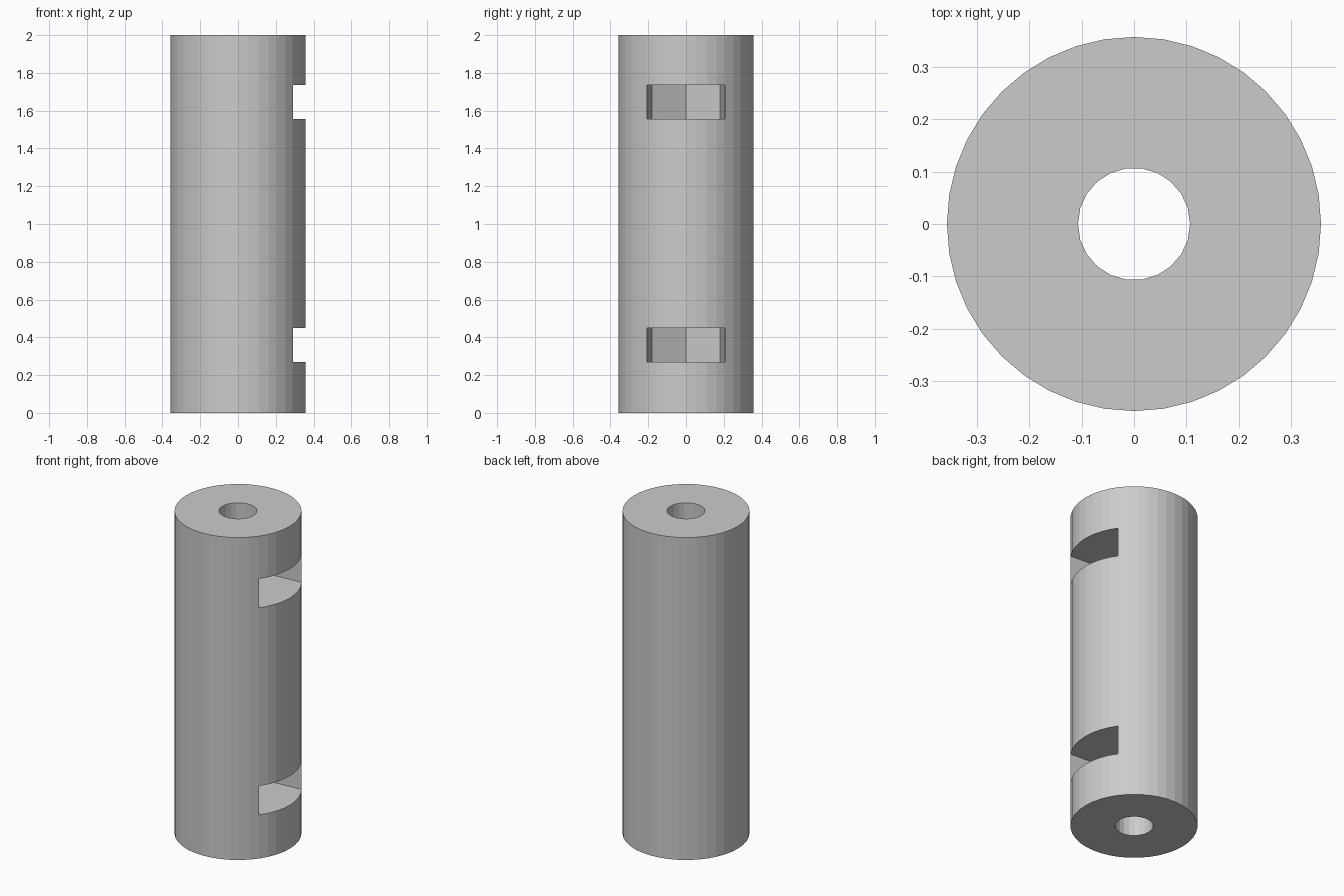
import bpy, bmesh
from math import cos, sin, tau

if "Cube" in bpy.data.objects:
    bpy.data.objects.remove(bpy.data.objects["Cube"], do_unlink=True)

RADIUS, HEIGHT, BORE = 0.357, 2.0, 0.107

grey = bpy.data.materials.new("plain grey")
grey.use_nodes = True
grey.diffuse_color = (0.6, 0.6, 0.6, 1)
grey.node_tree.nodes["Principled BSDF"].inputs["Base Color"].default_value = (0.6, 0.6, 0.6, 1)


def ring(radius, sides):
    return [(radius * cos(tau * i / sides), radius * sin(tau * i / sides)) for i in range(sides)]


def prism(name, outline, z0, z1):
    """Extrude a flat outline upwards from z0 to z1."""
    bm = bmesh.new()
    base = bm.faces.new([bm.verts.new((x, y, z0)) for x, y in outline])
    top = bmesh.ops.extrude_face_region(bm, geom=[base])["geom"]
    bmesh.ops.translate(bm, vec=(0, 0, z1 - z0),
                        verts=[v for v in top if isinstance(v, bmesh.types.BMVert)])
    bmesh.ops.recalc_face_normals(bm, faces=bm.faces)
    mesh = bpy.data.meshes.new(name)
    bm.to_mesh(mesh)
    bm.free()
    mesh.materials.append(grey)
    obj = bpy.data.objects.new(name, mesh)
    bpy.context.collection.objects.link(obj)
    return obj


def cut(target, cutter):
    mod = target.modifiers.new(cutter.name, "BOOLEAN")
    mod.operation = "DIFFERENCE"
    mod.solver = "EXACT"
    mod.object = cutter
    bpy.context.view_layer.objects.active = target
    bpy.ops.object.modifier_apply(modifier=mod.name)
    bpy.data.objects.remove(cutter, do_unlink=True)


# Main tube with its round bore
body = prism("spacer_body", ring(RADIUS, 40), 0, HEIGHT)
cut(body, prism("bore_cutter", ring(BORE, 22), -0.1, HEIGHT + 0.1))

# Side slots: pointed inner end, widening slightly towards the mouth
slot = [(-0.208, 0), (-0.104, -0.18), (0.4, -0.2145), (0.4, 0.2145), (-0.104, 0.18)]
for label, z in (("lower", 0.27), ("upper", 1.555)):
    cut(body, prism(label + "_slot_cutter", slot, z, z + 0.18))
